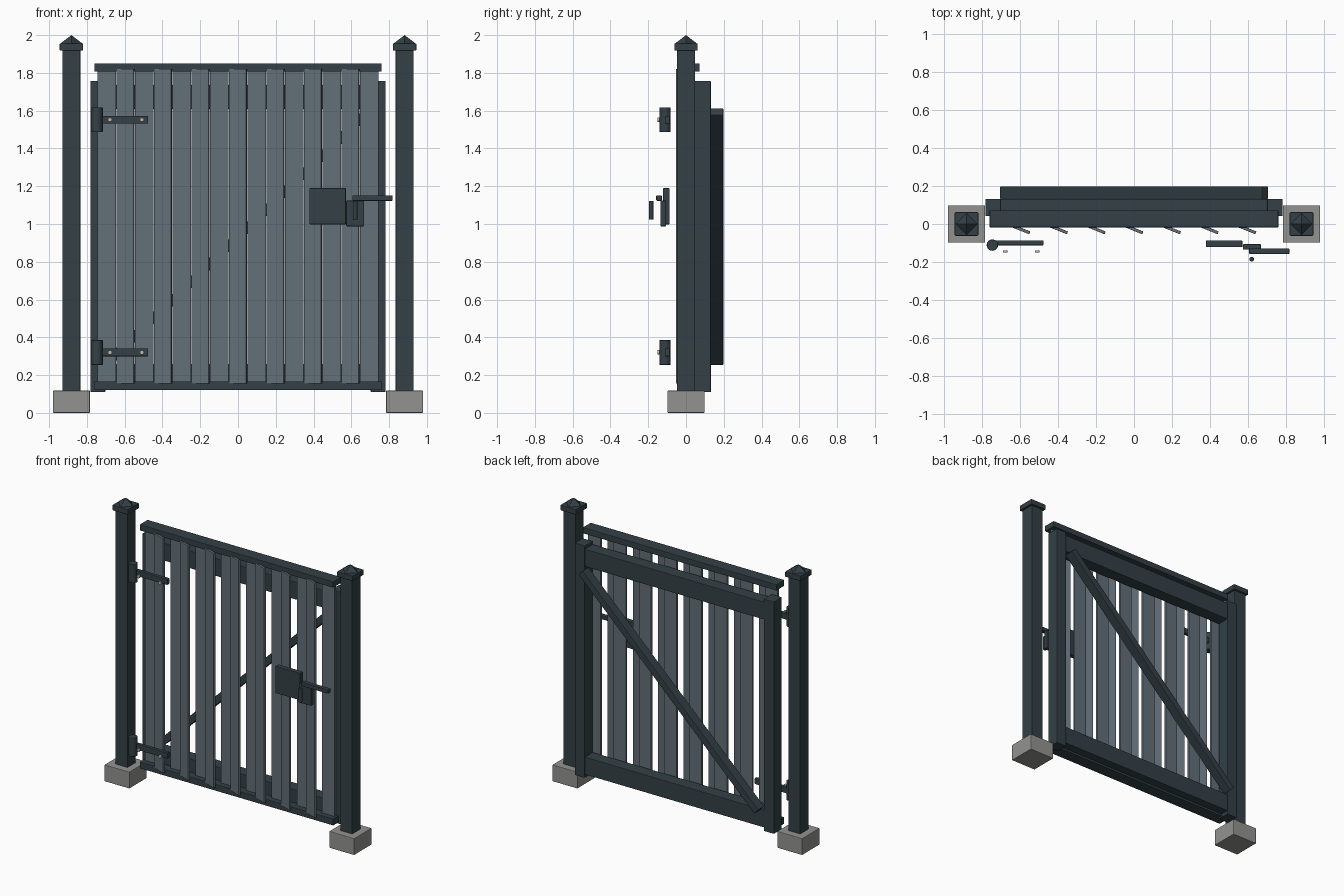
import bpy
import math

cube = bpy.data.objects.get("Cube")
if cube:
    bpy.data.objects.remove(cube, do_unlink=True)


def material(name, r, g, b):
    m = bpy.data.materials.new(name)
    m.use_nodes = True
    m.diffuse_color = (r, g, b, 1)
    m.node_tree.nodes["Principled BSDF"].inputs["Base Color"].default_value = (r, g, b, 1)
    return m


DARK = material("dark slate paint", 0.033, 0.051, 0.061)
SLAT = material("grey blue slat", 0.125, 0.16, 0.19)
STONE = material("concrete", 0.29, 0.29, 0.28)
STEEL = material("bright steel", 0.5, 0.5, 0.48)


def finish(ob, name, mat, bevel):
    ob.name = name
    ob.data.materials.append(mat)
    if bevel:
        mod = ob.modifiers.new("soft_edges", "BEVEL")
        mod.width = bevel
        mod.segments = 2
        mod.limit_method = "ANGLE"
    return ob


def box(name, x, y, z, mat=DARK, bevel=0.004):
    """Box from (min, max) pairs on each axis."""
    spans = (x, y, z)
    bpy.ops.mesh.primitive_cube_add(size=1, location=[(a + b) / 2 for a, b in spans])
    ob = bpy.context.object
    ob.scale = [b - a for a, b in spans]
    bpy.ops.object.transform_apply(location=False, rotation=False, scale=True)
    return finish(ob, name, mat, bevel)


def rod(name, radius, depth, loc, mat=DARK, bevel=0.003, rot=(0, 0, 0)):
    bpy.ops.mesh.primitive_cylinder_add(vertices=24, radius=radius, depth=depth,
                                        location=loc, rotation=rot)
    bpy.ops.object.shade_smooth_by_angle(angle=math.radians(40))
    return finish(bpy.context.object, name, mat, bevel)


def around(c, half):
    return (c - half, c + half)


# Posts with footings and pointed caps
for side, x in (("right", -0.882), ("left", 0.882)):
    box(side + "_footing", around(x, 0.098), around(0, 0.098), (0, 0.118), STONE)
    box(side + "_post", around(x, 0.048), around(0, 0.048), (0.002, 1.92))
    box(side + "_cap_plate", around(x, 0.062), around(0, 0.062), (1.918, 1.956))
    bpy.ops.mesh.primitive_cone_add(vertices=4, radius1=0.06, radius2=0, depth=0.046,
                                    location=(x, 0, 1.977))
    finish(bpy.context.object, side + "_cap_point", DARK, 0)

# Front rails that hold the slats
for name, z in (("lower", (0.12, 0.167)), ("upper", (1.807, 1.85))):
    box(name + "_slat_rail", (-0.76, 0.76), (-0.018, 0.072), z)

# Rear frame and diagonal brace
REAR = (0.042, 0.132)
box("right_stile", (-0.782, -0.702), REAR, (0.11, 1.757))
box("left_stile", (0.702, 0.782), REAR, (0.11, 1.757))
for name, z in (("lower", (0.135, 0.26)), ("upper", (1.61, 1.735))):
    box(name + "_frame_rail", (-0.703, 0.703), REAR, z)
brace = box("diagonal_brace", around(0, 0.957), (0.13, 0.198), around(0, 0.024))
brace.location.z = 0.932
brace.rotation_euler.y = -math.radians(43.9)

# Flat slats, with angled slats in front of the gaps
PITCH = 0.1985
for i in range(8):
    box("flat_slat", around((i - 3.5) * PITCH, 0.049), around(0.027, 0.008),
        (0.16, 1.815), SLAT, 0.002)
for i in range(7):
    slat = box("angled_slat", around((i - 3) * PITCH, 0.05), around(-0.028, 0.008),
               (0.155, 1.82), SLAT, 0.002)
    slat.rotation_euler.z = -math.radians(22)

# Hinges with two screws each
for name, z in (("lower", 0.32), ("upper", 1.552)):
    rod(name + "_hinge_barrel", 0.03, 0.132, (-0.746, -0.111, z))
    box(name + "_hinge_arm", (-0.73, -0.476), (-0.112, -0.087), around(z, 0.021))
    for x in (-0.678, -0.509):
        rod(name + "_hinge_screw", 0.012, 0.012, (x, -0.145, z), STEEL, 0.002,
            (math.pi / 2, 0, 0))

# Latch
box("lock_box", (0.378, 0.571), (-0.122, -0.087), (0.998, 1.19))
box("latch_plate", (0.573, 0.668), (-0.135, -0.106), (0.988, 1.124))
box("latch_bar", (0.606, 0.818), (-0.158, -0.128), (1.123, 1.152))
rod("latch_pin", 0.012, 0.1, (0.62, -0.185, 1.073))
